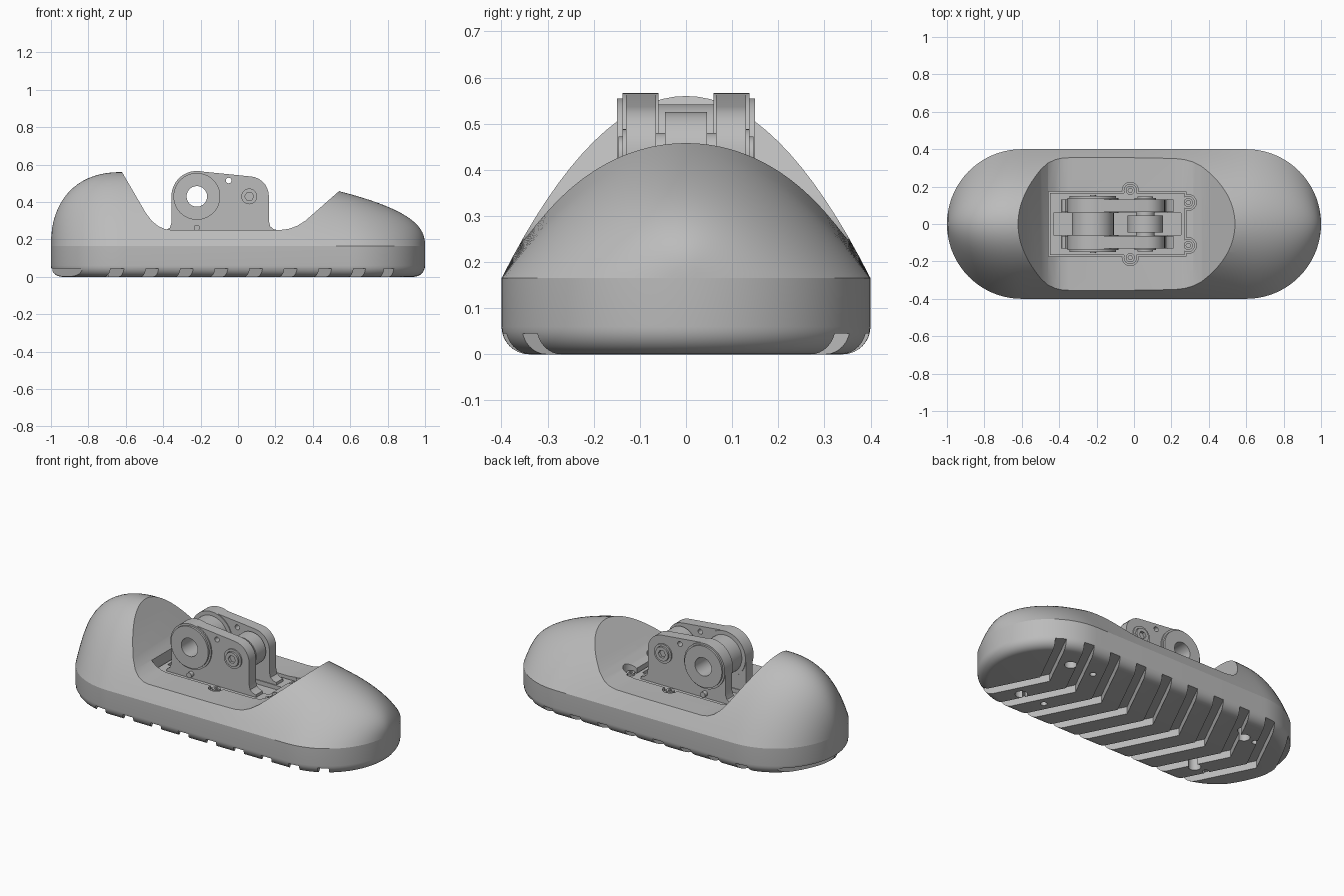
import bpy, bmesh, math
from mathutils import Vector

cube = bpy.data.objects.get("Cube")
if cube:
    bpy.data.objects.remove(cube, do_unlink=True)

grey = bpy.data.materials.new("light_grey")
grey.use_nodes = True
GREY = (0.5, 0.5, 0.5, 1)
grey.diffuse_color = GREY
grey.node_tree.nodes["Principled BSDF"].inputs["Base Color"].default_value = GREY


def make(name, bm):
    bmesh.ops.remove_doubles(bm, verts=bm.verts, dist=0.0001)
    bmesh.ops.recalc_face_normals(bm, faces=bm.faces)
    mesh = bpy.data.meshes.new(name)
    bm.to_mesh(mesh)
    bm.free()
    mesh.materials.append(grey)
    ob = bpy.data.objects.new(name, mesh)
    bpy.context.collection.objects.link(ob)
    return ob


def select(ob):
    bpy.ops.object.select_all(action='DESELECT')
    ob.select_set(True)
    bpy.context.view_layer.objects.active = ob


def prism(name, outlines, axis, lo, hi):
    """Extrude flat outlines along y (outline in x, z) or z (outline in x, y)."""
    bm = bmesh.new()
    for pts in outlines:
        ends = [[bm.verts.new((a, d, b) if axis == 'y' else (a, b, d)) for a, b in pts]
                for d in (lo, hi)]
        bm.faces.new(ends[0])
        bm.faces.new(ends[1])
        for i in range(len(pts)):
            j = (i + 1) % len(pts)
            bm.faces.new((ends[0][i], ends[0][j], ends[1][j], ends[1][i]))
    return make(name, bm)


def circle(x, y, r, n=48):
    return [(x + r * math.cos(math.tau * i / n), y + r * math.sin(math.tau * i / n))
            for i in range(n)]


def cut(ob, cutter, op='DIFFERENCE'):
    mod = ob.modifiers.new("cut", 'BOOLEAN')
    mod.operation, mod.object, mod.solver = op, cutter, 'EXACT'
    select(ob)
    bpy.ops.object.modifier_apply(modifier=mod.name)
    bpy.data.objects.remove(cutter, do_unlink=True)


def smooth(ob, angle=30):
    select(ob)
    bpy.ops.object.shade_smooth_by_angle(angle=math.radians(angle))


STEPS, CORE, RAD, SEAM = 18, 0.6, 0.4, 0.165

# Sole: stadium rings with a rounded bottom edge
rings = [(0.34 + 0.06 * math.sin(a), 0.06 - 0.06 * math.cos(a))
         for a in [math.pi / 2 * i / 8 for i in range(9)]] + [(RAD, SEAM)]
bm = bmesh.new()
loops = []
for r, z in rings:
    loop = []
    for side in (1, -1):
        for i in range(2 * STEPS + 1):
            a = math.pi / 2 * (i / STEPS - 1)
            loop.append(bm.verts.new((side * (CORE + r * math.cos(a)), side * r * math.sin(a), z)))
    loops.append(loop)
for lower, upper in zip(loops, loops[1:]):
    for i in range(len(lower)):
        j = (i + 1) % len(lower)
        bm.faces.new((lower[i], lower[j], upper[j], upper[i]))
bm.faces.new(loops[0])
bm.faces.new(loops[-1])
sole = make("sole", bm)

# Chevron tread grooves, then the mounting holes underneath
chevrons = []
for i in range(-1, 9):
    apex = -0.842 + 0.185 * i
    chevrons.append([(apex + s * 0.034 + abs(y) * 0.5, y)
                     for s, ys in ((-1, (-0.5, 0, 0.5)), (1, (0.5, 0, -0.5))) for y in ys])
cut(sole, prism("tread_cutter", chevrons, 'z', -0.05, 0.045))
holes = [circle(x, s * 0.21, r, 24) for s in (1, -1)
         for x, r in ((0.63, 0.035), (0.47, 0.018), (-0.61, 0.035), (-0.69, 0.018))]
cut(sole, prism("hole_cutter", holes, 'z', -0.05, 0.1))
smooth(sole)


# Upper shell: parabolic sections lofted along the length
def crown(x):
    heel = 0.395
    if x < -0.62:
        heel *= max(0, 1 - ((-0.62 - x) / 0.38) ** 2.3) ** (1 / 2.3)
    return min(heel, 0.293 * (max(0, 1 - x) / 0.46) ** 0.4)


quarter = [math.pi / 2 * i / STEPS for i in range(STEPS + 1)]
stations = [(-CORE - RAD * math.sin(a), RAD * math.cos(a)) for a in reversed(quarter)]
stations += [(-CORE + 2 * CORE * i / 24, RAD) for i in range(1, 24)]
stations += [(CORE + RAD * math.sin(a), RAD * math.cos(a)) for a in quarter]
ACROSS = 32
bm = bmesh.new()
rows = []
for x, w in stations:
    ts = [-1 + 2 * k / ACROSS for k in range(ACROSS + 1)]
    rows.append([bm.verts.new((x, w * t, SEAM + crown(x) * (1 - t * t))) for t in ts])
for a, b in zip(rows, rows[1:]):
    for k in range(ACROSS):
        bm.faces.new((a[k], b[k], b[k + 1], a[k + 1]))
bmesh.ops.remove_doubles(bm, verts=bm.verts, dist=0.0001)
bmesh.ops.dissolve_degenerate(bm, edges=bm.edges, dist=0.0001)
bmesh.ops.holes_fill(bm, edges=[e for e in bm.edges if e.is_boundary], sides=0)
shell = make("upper_shell", bm)

# Ankle opening swept straight across the shell
opening = [(-0.68, 0.66), (-0.62, 0.56), (-0.495, 0.345), (-0.46, 0.298), (-0.425, 0.27),
           (-0.39, 0.255), (-0.35, 0.25), (0.22, 0.25), (0.27, 0.256), (0.315, 0.272),
           (0.36, 0.3), (0.54, 0.458), (0.66, 0.56), (0.66, 0.75), (-0.68, 0.75)]
cut(shell, prism("opening_cutter", [opening], 'y', -0.6, 0.6))

# Recess for the bracket, with round ears at the screws
SCREWS = [(x, s * y) for x, y in ((-0.02, 0.18), (0.29, 0.115)) for s in (1, -1)]


def recess(grow):
    x0, x1, y = -0.45 - grow, 0.27 + grow, 0.165 + grow
    ob = prism("bracket_base", [[(x0, -y), (x1, -y), (x1, y), (x0, y)]], 'z', 0.2, 0.235)
    for x, yy in SCREWS:
        cut(ob, prism("ear", [circle(x, yy, 0.035 + grow, 32)], 'z', 0.2, 0.235), 'UNION')
    return ob


pocket = recess(0.008)
for v in pocket.data.vertices:
    if v.co.z > 0.22:
        v.co.z = 0.4
cut(shell, pocket)
smooth(shell)
base = recess(0)
slot = [(-0.43, -0.06), (0.25, -0.06), (0.25, 0.06), (-0.43, 0.06)]
cut(base, prism("slot_cutter", [slot], 'z', 0.21, 0.3))
smooth(base)
for n, (x, y) in enumerate(SCREWS):
    screw = prism(f"base_screw_{n + 1}", [circle(x, y, 0.024, 24)], 'z', 0.22, 0.248)
    cut(screw, prism("socket", [circle(x, y, 0.012, 6)], 'z', 0.235, 0.3))
    smooth(screw)

# Bracket cheeks, hubs and bolts, repeated on both sides
PIVOT, BOLT = (-0.22, 0.43), (0.06, 0.43)
cheek = [(-0.39, 0.22), (-0.385, 0.25), (-0.365, 0.262), (-0.355, 0.29)]
cheek += [(PIVOT[0] + 0.135 * math.cos(a), PIVOT[1] + 0.135 * math.sin(a))
          for a in [math.radians(180 - 8 * i) for i in range(13)]]
cheek += [(0.06 + 0.105 * math.cos(a), 0.432 + 0.105 * math.sin(a))
          for a in [math.radians(84 - 12 * i) for i in range(8)]]
cheek += [(0.165, 0.3), (0.172, 0.27), (0.19, 0.255), (0.21, 0.25), (0.215, 0.22)]


def drum(name, centre, r, lo, hi, hole=0, sides=48):
    ob = prism(name, [circle(*centre, r, 64)], 'y', lo, hi)
    if hole:
        cut(ob, prism("bore", [circle(*centre, hole, sides)], 'y', lo - 0.1, hi + 0.1))
    smooth(ob)
    return ob


for label, s in (("left", 1), ("right", -1)):
    def span(a, b):
        return sorted((s * a, s * b))
    plate = prism(f"{label}_cheek", [cheek], 'y', *span(0.065, 0.13))
    bores = [circle(*PIVOT, 0.055), circle(-0.05, 0.515, 0.015, 24)]
    cut(plate, prism("bore", bores, 'y', -0.3, 0.3))
    smooth(plate)
    drum(f"{label}_hub", PIVOT, 0.136, *span(0.06, 0.138), 0.055)
    drum(f"{label}_hub_cap", PIVOT, 0.125, *span(0.137, 0.15), 0.055)
    drum(f"{label}_bolt_washer", BOLT, 0.058, *span(0.125, 0.138), 0.044)
    drum(f"{label}_bolt", BOLT, 0.042, *span(0.125, 0.146), 0.024, 6)
    drum(f"{label}_pin", (-0.22, 0.262), 0.016, *span(0.12, 0.155))

# Rollers between the cheeks
drum("main_roller", PIVOT, 0.112, -0.061, 0.061, 0.055)
drum("front_roller", BOLT, 0.095, -0.045, 0.045)
drum("front_axle", BOLT, 0.05, -0.126, 0.126)
